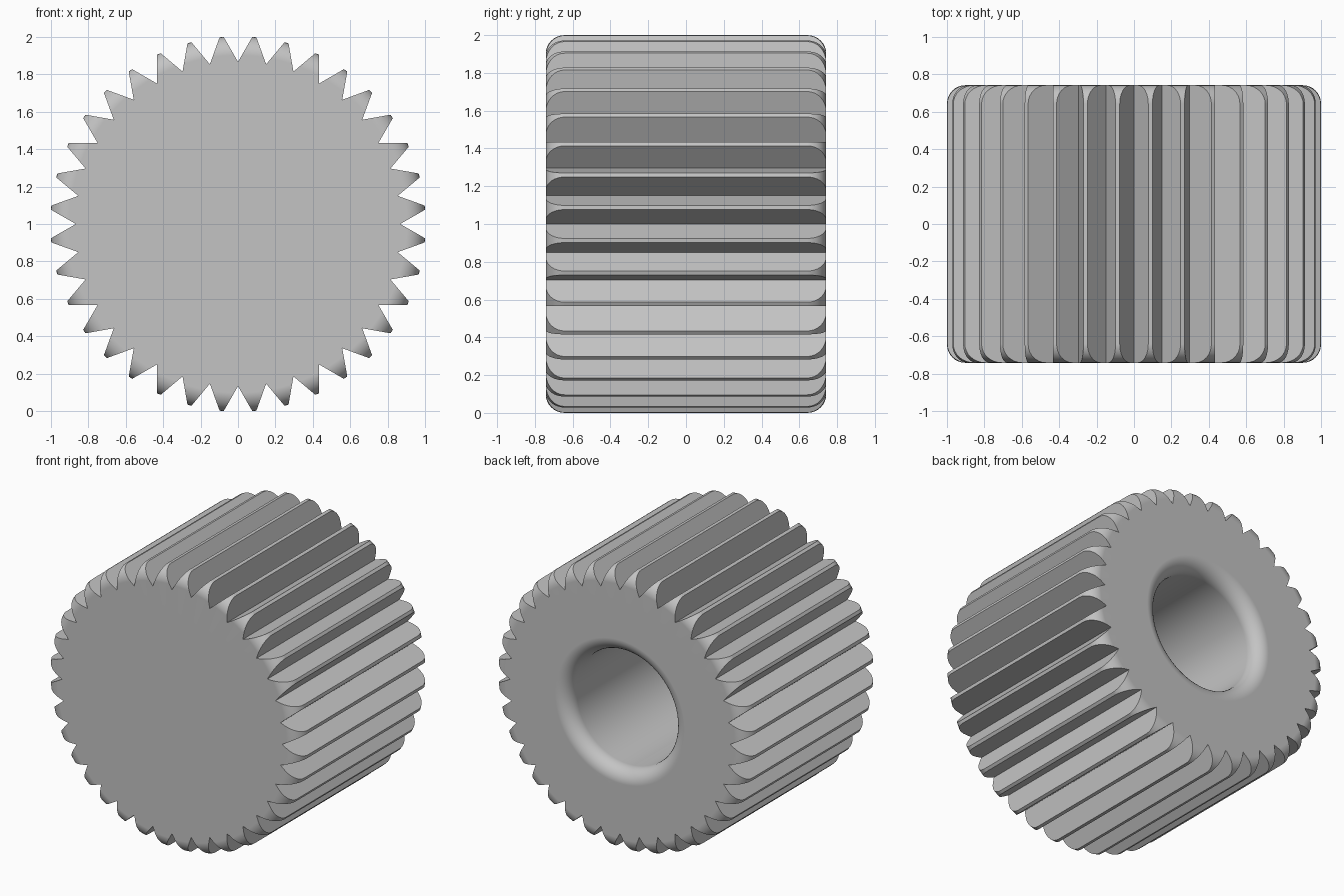
import bpy, bmesh
from math import sin, cos, pi, radians

if "Cube" in bpy.data.objects:
    bpy.data.objects.remove(bpy.data.objects["Cube"])

TEETH = 36
TIP_R, ROOT_R, TIP_HALF = 1.003, 0.867, 0.011
HALF_LEN, FILLET = 0.742, 0.1
BORE_R, BORE_DEPTH = 0.41, 1.2
SEGMENTS, STEPS = 180, 8

metal = bpy.data.materials.new("plain grey")
metal.use_nodes = True
grey = (0.55, 0.55, 0.55, 1)
metal.diffuse_color = grey
metal.node_tree.nodes["Principled BSDF"].inputs["Base Color"].default_value = grey


def make_object(name, bm):
    bmesh.ops.recalc_face_normals(bm, faces=bm.faces)
    mesh = bpy.data.meshes.new(name)
    bm.to_mesh(mesh)
    bm.free()
    mesh.materials.append(metal)
    obj = bpy.data.objects.new(name, mesh)
    obj.location.z = 1
    bpy.context.collection.objects.link(obj)
    return obj


def arc(r, y, start, end):
    """Fillet points around a centre in the (radius, length) plane."""
    angles = [radians(start + (end - start) * i / STEPS) for i in range(STEPS + 1)]
    return [(r + FILLET * cos(a), y + FILLET * sin(a)) for a in angles]


# Toothed prism, with the tooth flanks carried slightly past the tip radius
bm = bmesh.new()
pitch = 2 * pi / TEETH
root_x, root_half = ROOT_R * cos(pitch / 2), ROOT_R * sin(pitch / 2)
over_r = TIP_R + 0.015
over_half = TIP_HALF - (root_half - TIP_HALF) / (TIP_R - root_x) * 0.015
ring = []
for i in range(TEETH):
    a = (i + 0.5) * pitch
    for r, t in ((root_x, -root_half), (over_r, -over_half), (over_r, over_half)):
        ring.append(bm.verts.new((r * cos(a) - t * sin(a), -1, r * sin(a) + t * cos(a))))
face = bm.faces.new(ring)
extruded = bmesh.ops.extrude_face_region(bm, geom=[face])["geom"]
bmesh.ops.translate(bm, vec=(0, 2, 0),
                    verts=[v for v in extruded if isinstance(v, bmesh.types.BMVert)])
gear = make_object("splined_gear", bm)

# Rounded turning blank with a blind bore opening at the back
inner = HALF_LEN - FILLET
profile = [(0, -HALF_LEN)]
profile += arc(TIP_R - FILLET, -inner, -90, 0)
profile += arc(TIP_R - FILLET, inner, 0, 90)
profile += arc(BORE_R + FILLET, inner, 90, 180)
profile += [(BORE_R, HALF_LEN - BORE_DEPTH), (0, HALF_LEN - BORE_DEPTH)]
bm = bmesh.new()
verts = [bm.verts.new((r, y, 0)) for r, y in profile]
edges = [bm.edges.new(pair) for pair in zip(verts, verts[1:])]
bmesh.ops.spin(bm, geom=verts + edges, cent=(0, 0, 0), axis=(0, 1, 0),
               angle=2 * pi, steps=SEGMENTS)
bmesh.ops.remove_doubles(bm, verts=bm.verts, dist=0.0001)
blank = make_object("turning_blank", bm)

# Keep only the part of the teeth inside the blank
cut = gear.modifiers.new("rounding", 'BOOLEAN')
cut.operation = 'INTERSECT'
cut.solver = 'EXACT'
cut.object = blank
bpy.context.view_layer.update()
evaluated = gear.evaluated_get(bpy.context.evaluated_depsgraph_get())
result = bpy.data.meshes.new_from_object(evaluated)
gear.modifiers.clear()
gear.data = result
bpy.data.objects.remove(blank)

# Smooth fillets and bore, crisp tooth edges
bpy.ops.object.select_all(action='DESELECT')
gear.select_set(True)
bpy.context.view_layer.objects.active = gear
bpy.ops.object.shade_smooth_by_angle(angle=radians(30))
weighted = gear.modifiers.new("clean_shading", 'WEIGHTED_NORMAL')
weighted.keep_sharp = True
